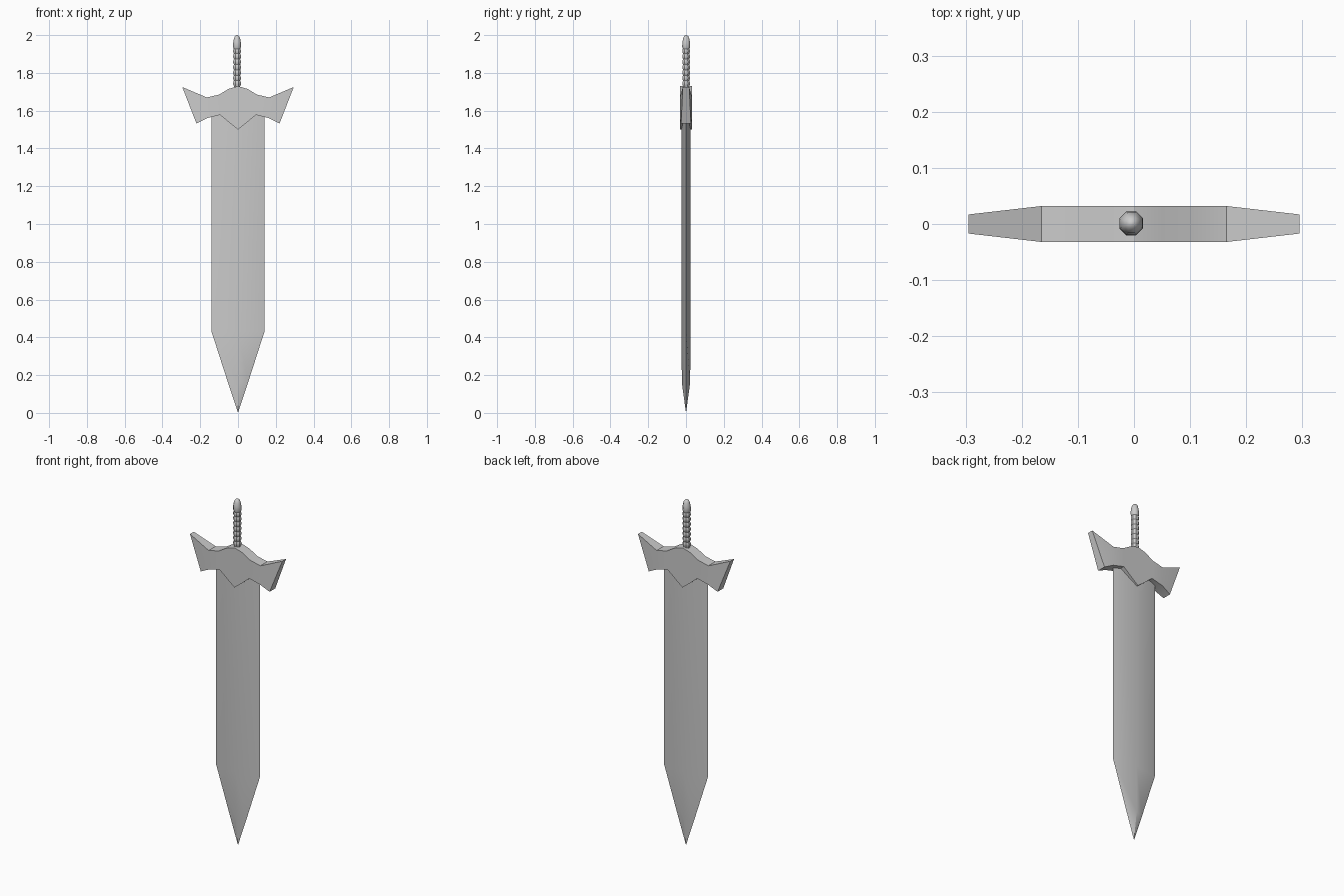
import bpy, bmesh, math

if "Cube" in bpy.data.objects:
    bpy.data.objects.remove(bpy.data.objects["Cube"])


def make_object(name, bm, smooth=None):
    bmesh.ops.recalc_face_normals(bm, faces=bm.faces)
    mesh = bpy.data.meshes.new(name)
    bm.to_mesh(mesh)
    bm.free()
    obj = bpy.data.objects.new(name, mesh)
    bpy.context.collection.objects.link(obj)
    if smooth:
        bpy.ops.object.select_all(action='DESELECT')
        obj.select_set(True)
        bpy.context.view_layer.objects.active = obj
        bpy.ops.object.shade_smooth_by_angle(angle=math.radians(smooth))
    return obj


def lathe(name, profile, sides, x, y, smooth):
    bm = bmesh.new()
    rings = []
    for r, z in profile:
        rings.append([bm.verts.new((x + r * math.cos(math.tau * (i + 0.5) / sides),
                                    y + r * math.sin(math.tau * (i + 0.5) / sides), z))
                      for i in range(sides)])
    for a, b in zip(rings, rings[1:]):
        for i in range(sides):
            j = (i + 1) % sides
            bm.faces.new((a[i], a[j], b[j], b[i]))
    bm.faces.new(rings[0])
    bm.faces.new(rings[-1])
    return make_object(name, bm, smooth)


# Blade: flat diamond section running down to a point
bm = bmesh.new()
rings = []
for half_width, ridge, z in [(0.14, 0.024, 1.62), (0.14, 0.024, 0.43), (0.053, 0.022, 0.16)]:
    rings.append([bm.verts.new(p) for p in
                  ((half_width, 0, z), (0, ridge, z), (-half_width, 0, z), (0, -ridge, z))])
tip = bm.verts.new((0, 0, 0))
for a, b in zip(rings, rings[1:]):
    for i in range(4):
        j = (i + 1) % 4
        bm.faces.new((a[i], a[j], b[j], b[i]))
for i in range(4):
    bm.faces.new((rings[-1][i], rings[-1][(i + 1) % 4], tip))
bm.faces.new(rings[0])
make_object("blade", bm, 30)

# Crossguard: columns of (x, top z, bottom x, bottom z), mirrored, thinning to the wing tips
half = [(0, 1.73, 0, 1.50), (0.05, 1.715, 0.05, 1.54), (0.10, 1.685, 0.095, 1.578),
        (0.165, 1.67, 0.165, 1.56), (0.295, 1.725, 0.22, 1.532)]
columns = [(-a, b, -c, d) for a, b, c, d in reversed(half[1:])] + half


def thickness(x):
    return 0.032 - 0.015 * max(0, abs(x) - 0.165) / 0.13


bm = bmesh.new()
rings = []
for xt, zt, xb, zb in columns:
    t, b = thickness(xt), thickness(xb)
    rings.append([bm.verts.new(p) for p in
                  ((xt, -t, zt), (xt, t, zt), (xb, b, zb), (xb, -b, zb))])
for a, b in zip(rings, rings[1:]):
    for i in range(4):
        j = (i + 1) % 4
        bm.faces.new((a[i], a[j], b[j], b[i]))
bm.faces.new(rings[0])
bm.faces.new(rings[-1])
make_object("crossguard", bm, 30)

# Grip: ribbed eight-sided handle
grip = [(0.019, 1.70)]
ribs = 7
for k in range(ribs):
    z = 1.73 + k * 0.2 / ribs
    grip += [(0.018, z), (0.022, z + 0.009), (0.022, z + 0.019)]
grip.append((0.018, 1.93))
lathe("grip", grip, 8, -0.005, 0.001, 40)

# Pommel: rounded cap
lathe("pommel", [(0.018, 1.925), (0.023, 1.938), (0.022, 1.96), (0.018, 1.982),
                 (0.012, 1.994), (0.004, 2.0)], 8, -0.005, 0.001, 50)
